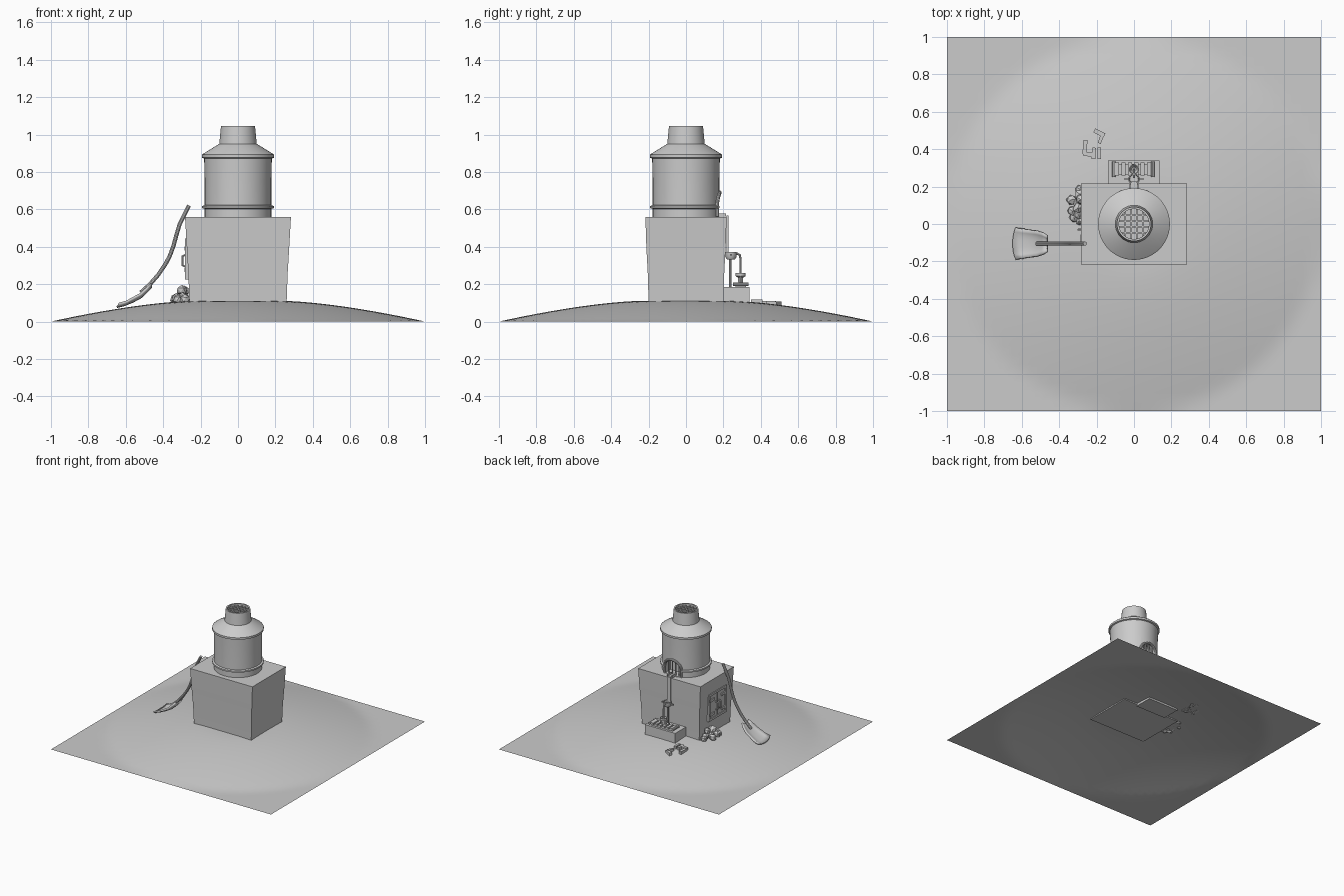
import bpy, bmesh, math, random
from mathutils import Vector

if "Cube" in bpy.data.objects:
    bpy.data.objects.remove(bpy.data.objects["Cube"])
random.seed(4)


def make(name, bm, smooth=True):
    bmesh.ops.recalc_face_normals(bm, faces=bm.faces)
    me = bpy.data.meshes.new(name)
    bm.to_mesh(me)
    bm.free()
    ob = bpy.data.objects.new(name, me)
    bpy.context.collection.objects.link(ob)
    if smooth:
        bpy.ops.object.select_all(action='DESELECT')
        ob.select_set(True)
        bpy.context.view_layer.objects.active = ob
        bpy.ops.object.shade_smooth_by_angle(angle=math.radians(35))
    return ob


def box(name, x0, x1, y0, y1, z0, z1, turn=0):
    bm = bmesh.new()
    bmesh.ops.create_cube(bm, size=1)
    for v in bm.verts:
        v.co = Vector((v.co.x * (x1 - x0), v.co.y * (y1 - y0), v.co.z * (z1 - z0)))
    ob = make(name, bm, False)
    ob.location = ((x0 + x1) / 2, (y0 + y1) / 2, (z0 + z1) / 2)
    ob.rotation_euler.z = turn
    return ob


def lathe(name, profile, x=0, y=0, n=48):
    bm = bmesh.new()
    vs = [bm.verts.new((r, 0, z)) for r, z in profile]
    es = [bm.edges.new(p) for p in zip(vs, vs[1:])]
    bmesh.ops.spin(bm, geom=vs + es, axis=(0, 0, 1), cent=(0, 0, 0), steps=n, angle=2 * math.pi)
    bmesh.ops.remove_doubles(bm, verts=bm.verts, dist=0.0002)
    ob = make(name, bm)
    ob.location = (x, y, 0)
    return ob


def tube(name, pts, r, n=10):
    # sweep a circle along a path
    bm = bmesh.new()
    pts = [Vector(p) for p in pts]
    rings = []
    for i, p in enumerate(pts):
        d = (pts[min(i + 1, len(pts) - 1)] - pts[max(i - 1, 0)]).normalized()
        a = d.cross(Vector((0, 1, 0)) if abs(d.y) < 0.8 else Vector((0, 0, 1))).normalized()
        b = d.cross(a)
        rings.append([bm.verts.new(p + r * (a * math.cos(2 * math.pi * k / n) + b * math.sin(2 * math.pi * k / n)))
                      for k in range(n)])
    for s, t in zip(rings, rings[1:]):
        for k in range(n):
            bm.faces.new((s[k], s[(k + 1) % n], t[(k + 1) % n], t[k]))
    bm.faces.new(rings[0])
    bm.faces.new(rings[-1])
    return make(name, bm)


def ground_z(x, y):
    t = min(max((math.hypot(x, y) - 0.25) / 0.75, 0), 1)
    return 0.11 * (1 - t ** 1.5)


# mound of ground
bm = bmesh.new()
bmesh.ops.create_grid(bm, x_segments=40, y_segments=40, size=1)
for v in bm.verts:
    v.co.z = ground_z(v.co.x, v.co.y)
make("ground_mound", bm)

# flared block base
bm = bmesh.new()
rows = []
for z, hx, hy in [(0.10, 0.26, 0.2), (0.25, 0.265, 0.204), (0.4, 0.274, 0.212), (0.558, 0.283, 0.217)]:
    rows.append([bm.verts.new((sx * hx, sy * hy, z)) for sx, sy in ((-1, -1), (1, -1), (1, 1), (-1, 1))])
for a, b in zip(rows, rows[1:]):
    for k in range(4):
        bm.faces.new((a[k], a[(k + 1) % 4], b[(k + 1) % 4], b[k]))
bm.faces.new(rows[0])
bm.faces.new(rows[-1])
make("furnace_block", bm)

# round furnace tower with hollow chimney
tower = lathe("furnace_tower", [
    (0, 0.55), (0.178, 0.55), (0.178, 0.603), (0.192, 0.606), (0.192, 0.618), (0.178, 0.622), (0.178, 0.75),
    (0.181, 0.872), (0.192, 0.876), (0.192, 0.892), (0.185, 0.898), (0.1, 0.95), (0.091, 1.046),
    (0.08, 1.046), (0.08, 0.97), (0, 0.97)])

# arched mouth at the back: cutter, frame and bars
arch = [(0.07, 0.562)] + [(0.07 * math.cos(math.pi * k / 12), 0.62 + 0.07 * math.sin(math.pi * k / 12))
                          for k in range(13)] + [(-0.07, 0.562)]
bm = bmesh.new()
f = bm.faces.new([bm.verts.new((x, 0.1, z)) for x, z in arch])
ext = bmesh.ops.extrude_face_region(bm, geom=[f])
bmesh.ops.translate(bm, vec=(0, 0.15, 0), verts=[g for g in ext['geom'] if isinstance(g, bmesh.types.BMVert)])
cutter = make("mouth_cutter", bm, False)
cutter.hide_render = True
cut = tower.modifiers.new("mouth", 'BOOLEAN')
cut.operation = 'DIFFERENCE'
cut.object = cutter
bpy.context.view_layer.update()
cut_mesh = bpy.data.meshes.new_from_object(tower.evaluated_get(bpy.context.evaluated_depsgraph_get()))
tower.modifiers.clear()
tower.data = cut_mesh
bpy.data.objects.remove(cutter)
tube("mouth_frame", [(x * 1.07, math.sqrt(0.181 ** 2 - x * x), z) for x, z in arch], 0.01)
for x in (-0.045, -0.015, 0.015, 0.045):
    tube("mouth_bar", [(x, 0.155, 0.555), (x, 0.155, 0.62 + math.sqrt(0.0052 - x * x))], 0.005, 6)

# chimney grate
for c in (-0.048, -0.016, 0.016, 0.048):
    h = math.sqrt(0.083 ** 2 - c * c)
    box("grate_bar_x", -h, h, c - 0.004, c + 0.004, 1.022, 1.034)
    box("grate_bar_y", c - 0.004, c + 0.004, -h, h, 1.022, 1.034)

# pouring channel and metal streams
box("channel_floor", -0.018, 0.018, 0.15, 0.218, 0.555, 0.563)
for s in (-1, 1):
    box("channel_side", s * 0.021 - 0.004, s * 0.021 + 0.004, 0.16, 0.213, 0.556, 0.578)
box("upper_stream", -0.016, 0.016, 0.217, 0.227, 0.36, 0.568)
tube("lower_stream", [(0, 0.245, 0.362), (0, 0.275, 0.363), (0, 0.288, 0.355), (0, 0.292, 0.33),
                      (0, 0.292, 0.24)], 0.006, 8)

# pouring bowl on its stand
lathe("pouring_bowl", [(0, 0.333), (0.022, 0.333), (0.03, 0.345), (0.031, 0.372), (0.025, 0.372),
                       (0.023, 0.35), (0, 0.348)], 0, 0.24, 20)
tube("bowl_stand", [(0, 0.236, 0.18), (0, 0.236, 0.337)], 0.007)
for s in (-1, 1):
    box("bowl_handle", s * 0.038 - 0.012, s * 0.038 + 0.012, 0.235, 0.245, 0.352, 0.362)

# casting bench and mould
box("casting_bench", -0.14, 0.135, 0.19, 0.34, 0.09, 0.184)
box("mould_base", -0.1, 0.09, 0.265, 0.322, 0.184, 0.196)
for x in [-0.09 + 0.034 * k for k in range(6)]:
    box("mould_rib", x - 0.011, x + 0.011, 0.258, 0.328, 0.194, 0.208)
for x in (-0.108, 0.1):
    tube("mould_handle", [(x, 0.25, 0.2), (x, 0.335, 0.2)], 0.009, 8)
for s in (-1, 1):
    tube("mould_post", [(s * 0.02, 0.292, 0.2), (s * 0.02, 0.292, 0.245)], 0.006, 8)
lathe("mould_funnel", [(0, 0.205), (0.012, 0.205), (0.014, 0.235), (0.027, 0.243), (0.027, 0.26),
                       (0.022, 0.26), (0.012, 0.242), (0, 0.242)], 0, 0.292, 16)

# fire door on the left wall
box("door_panel", -0.277, -0.25, -0.11, 0.09, 0.24, 0.43)
for y0, y1, z0, z1 in [(-0.125, -0.107, 0.225, 0.445), (0.087, 0.105, 0.225, 0.445),
                       (-0.125, 0.105, 0.225, 0.243), (-0.125, 0.105, 0.427, 0.445),
                       (-0.013, -0.007, 0.24, 0.43)]:
    box("door_frame", -0.283, -0.25, y0, y1, z0, z1)
for z in (0.275, 0.39):
    for y in (-0.085, 0.065):
        box("door_hinge", -0.287, -0.26, y - 0.028, y + 0.028, z - 0.01, z + 0.01)
for y in (-0.03, 0.01):
    tube("door_handle", [(-0.27, y, 0.29), (-0.297, y, 0.3), (-0.297, y, 0.35), (-0.27, y, 0.36)], 0.006, 8)

# coal heap
for x, y, z in [(-0.29, 0.16, 0.13), (-0.3, 0.11, 0.13), (-0.295, 0.05, 0.13), (-0.335, 0.13, 0.125),
                (-0.33, 0.07, 0.125), (-0.285, 0.13, 0.165), (-0.3, 0.085, 0.165), (-0.32, 0.035, 0.12),
                (-0.29, 0.185, 0.12), (-0.285, 0.015, 0.118)]:
    bm = bmesh.new()
    bmesh.ops.create_icosphere(bm, subdivisions=1, radius=0.03)
    for v in bm.verts:
        v.co *= random.uniform(0.8, 1.1)
    make("coal_lump", bm, False).location = (x, y, z)

# leaning shovel: bent handle, crossbar and scooped blade
tube("shovel_handle", [(-0.262, -0.105, 0.62), (-0.285, -0.105, 0.575), (-0.312, -0.105, 0.52),
                       (-0.33, -0.105, 0.46), (-0.345, -0.105, 0.405), (-0.365, -0.105, 0.35),
                       (-0.385, -0.105, 0.312), (-0.425, -0.105, 0.252), (-0.47, -0.105, 0.2),
                       (-0.52, -0.105, 0.155)], 0.011)
bm = bmesh.new()
rows = []
for x, z, w in [(-0.465, 0.185, 0.042), (-0.49, 0.158, 0.058), (-0.52, 0.13, 0.068),
                (-0.56, 0.108, 0.073), (-0.61, 0.088, 0.079), (-0.648, 0.078, 0.084)]:
    row = []
    for k in range(-4, 5):
        t = k / 4
        row.append(bm.verts.new((x + 0.014 * t * t * (x < -0.6), -0.105 + w * t, z + 0.018 * abs(t) ** 3)))
    rows.append(row)
for a, b in zip(rows, rows[1:]):
    for k in range(8):
        bm.faces.new((a[k], a[k + 1], b[k + 1], b[k]))
blade = make("shovel_blade", bm)
solid = blade.modifiers.new("thickness", 'SOLIDIFY')
solid.thickness = 0.012
solid.offset = 0

# cast pieces lying on the ground: length, width, x, y, turn
for l, w, x, y, a in [(0.06, 0.024, -0.185, 0.487, -0.45), (0.05, 0.018, -0.177, 0.455, 1.2),
                      (0.075, 0.022, -0.262, 0.412, 1.5), (0.065, 0.022, -0.24, 0.372, -0.15),
                      (0.06, 0.02, -0.215, 0.378, 1.5), (0.06, 0.018, -0.185, 0.378, 1.57)]:
    z = ground_z(x, y)
    box("cast_piece", x - l / 2, x + l / 2, y - w / 2, y + w / 2, z - 0.004, z + 0.02, a)
